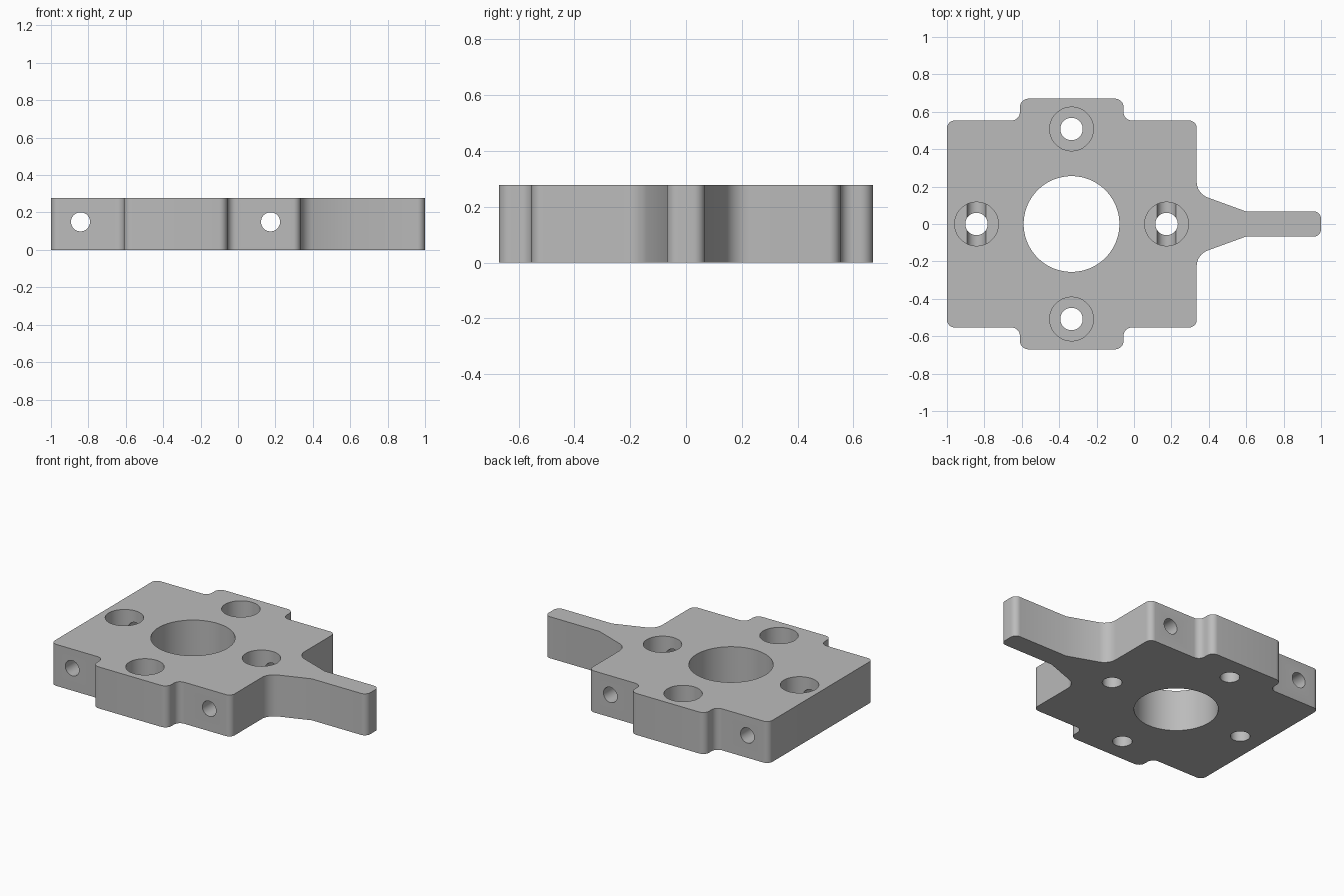
import bpy
import bmesh
import math
from mathutils import Vector, Matrix

if "Cube" in bpy.data.objects:
    bpy.data.objects.remove(bpy.data.objects["Cube"], do_unlink=True)

HEIGHT = 0.278
CENTRE_X = -0.334
BOLT_OFFSET = 0.508
SEAT_Z = 0.14      # floor of the counterbores
CROSS_Z = 0.15     # axis of the cross holes

metal = bpy.data.materials.new("plain grey metal")
metal.use_nodes = True
grey = (0.5, 0.5, 0.5, 1)
metal.diffuse_color = grey
metal.node_tree.nodes["Principled BSDF"].inputs["Base Color"].default_value = grey


def fillet(corners, steps=8):
    """Round each (x, y, radius) corner of a closed outline with a tangent arc."""
    points = []
    for i, (x, y, radius) in enumerate(corners):
        here = Vector((x, y))
        if radius == 0:
            points.append(here)
            continue
        before = (Vector(corners[i - 1][:2]) - here).normalized()
        after = (Vector(corners[(i + 1) % len(corners)][:2]) - here).normalized()
        half = before.angle(after) / 2
        centre = here + (before + after).normalized() * radius / math.sin(half)
        start = here + before * radius / math.tan(half) - centre
        end = here + after * radius / math.tan(half) - centre
        sweep = math.atan2(start.x * end.y - start.y * end.x, start.dot(end))
        for k in range(steps + 1):
            points.append(centre + Matrix.Rotation(sweep * k / steps, 2) @ start)
    return points


def extrude_outline(name, points, height):
    bm = bmesh.new()
    base = bm.faces.new([bm.verts.new((p.x, p.y, 0)) for p in points])
    top = bmesh.ops.extrude_face_region(bm, geom=[base])["geom"]
    bmesh.ops.translate(bm, vec=(0, 0, height),
                        verts=[v for v in top if isinstance(v, bmesh.types.BMVert)])
    bmesh.ops.recalc_face_normals(bm, faces=bm.faces)
    mesh = bpy.data.meshes.new(name)
    bm.to_mesh(mesh)
    bm.free()
    obj = bpy.data.objects.new(name, mesh)
    bpy.context.collection.objects.link(obj)
    mesh.materials.append(metal)
    return obj


def drill(target, location, radius, depth, along_y=False, sides=48):
    """Cut a round hole centred on location."""
    bpy.ops.mesh.primitive_cylinder_add(
        vertices=sides, radius=radius, depth=depth, location=location,
        rotation=(math.pi / 2 if along_y else 0, 0, 0))
    cutter = bpy.context.object
    cutter.name = "hole_cutter"
    cutter.hide_render = True
    cutter.data.materials.append(metal)
    mod = target.modifiers.new("hole", 'BOOLEAN')
    mod.operation = 'DIFFERENCE'
    mod.solver = 'EXACT'
    mod.object = cutter
    bpy.context.view_layer.objects.active = target
    bpy.ops.object.modifier_apply(modifier=mod.name)
    bpy.data.objects.remove(cutter, do_unlink=True)


# Half outline of the plate, tabs and arm, from arm tip to left edge
upper = [
    (1.0, 0.068, 0.04), (0.596, 0.068, 0), (0.335, 0.163, 0.09),
    (0.335, 0.553, 0.04),
    (-0.056, 0.553, 0.045), (-0.056, 0.67, 0.045),
    (-0.61, 0.67, 0.045), (-0.61, 0.553, 0.045),
    (-1.0, 0.553, 0.04),
]
outline = upper + [(x, -y, r) for x, y, r in reversed(upper)]
plate = extrude_outline("mounting_plate", fillet(outline), HEIGHT)

# Central bore
drill(plate, (CENTRE_X, 0, HEIGHT / 2), 0.256, 1, sides=96)

# Four counterbored bolt holes
for dx, dy in ((1, 0), (0, 1), (-1, 0), (0, -1)):
    x, y = CENTRE_X + dx * BOLT_OFFSET, dy * BOLT_OFFSET
    drill(plate, (x, y, SEAT_Z + 0.25), 0.117, 0.5)
    drill(plate, (x, y, HEIGHT / 2), 0.06, 1)

# Cross holes running front to back through the side bolt holes
for side in (-1, 1):
    drill(plate, (CENTRE_X + side * BOLT_OFFSET, 0, CROSS_Z), 0.051, 3, along_y=True)

# Smooth the rounded walls, keep the rims sharp
bpy.ops.object.select_all(action='DESELECT')
plate.select_set(True)
bpy.context.view_layer.objects.active = plate
bpy.ops.object.shade_smooth_by_angle(angle=math.radians(30))
